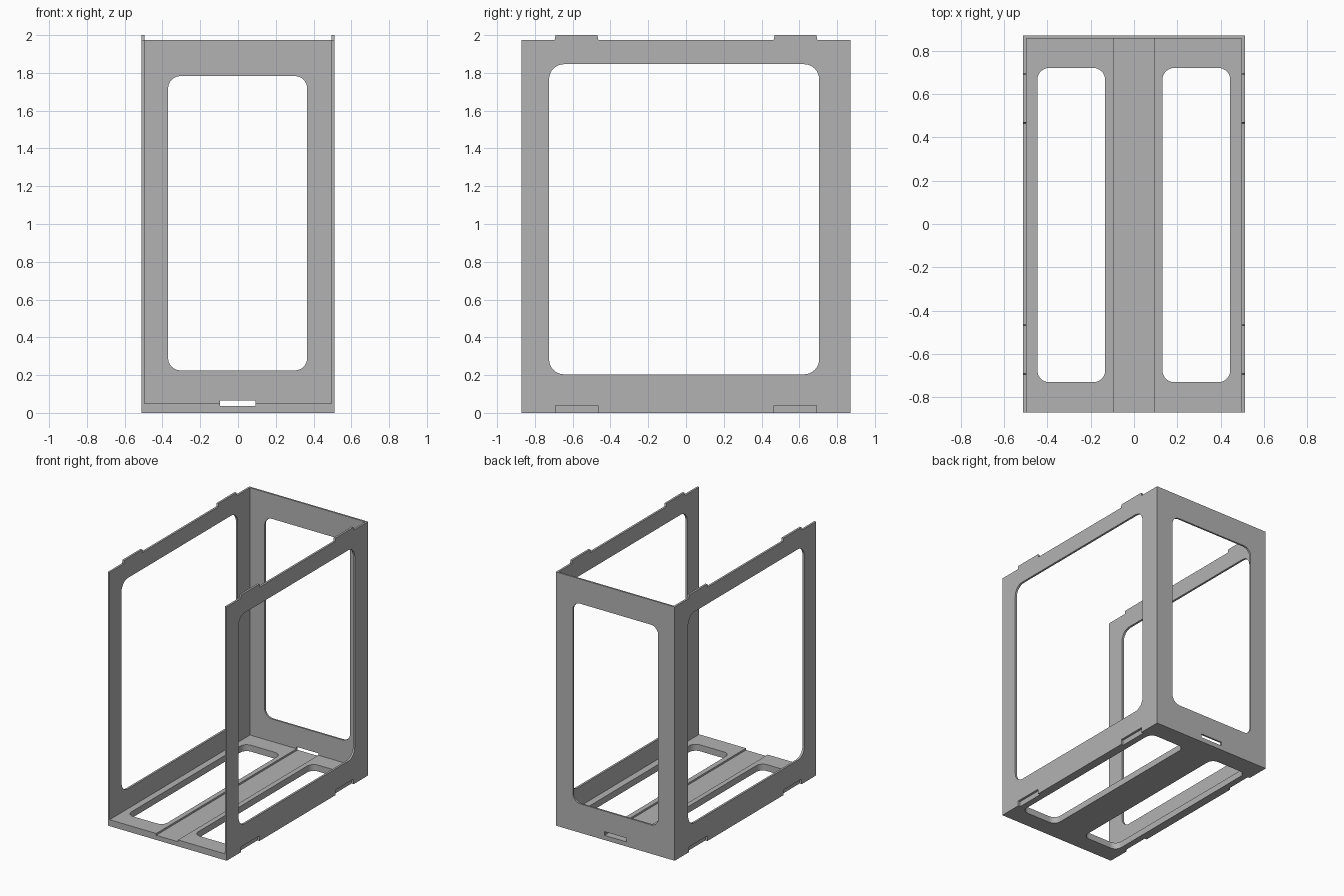
import bpy
import bmesh
from math import sin, cos, pi
from mathutils import Vector

cube = bpy.data.objects.get("Cube")
if cube:
    bpy.data.objects.remove(cube, do_unlink=True)

grey = bpy.data.materials.new("light grey")
grey.use_nodes = True
grey.diffuse_color = (0.45, 0.45, 0.45, 1)
grey.node_tree.nodes["Principled BSDF"].inputs["Base Color"].default_value = grey.diffuse_color


def prism(name, axis, u, v, depth, radius=0, steps=8):
    """Rectangle u by v, optionally with round corners, extruded along an axis."""
    place = {
        "x": lambda a, b, d: Vector((d, a, b)),
        "y": lambda a, b, d: Vector((a, d, b)),
        "z": lambda a, b, d: Vector((a, b, d)),
    }[axis]
    outline = []
    for i, (a, b) in enumerate([(u[1], v[1]), (u[0], v[1]), (u[0], v[0]), (u[1], v[0])]):
        if not radius:
            outline.append((a, b))
            continue
        ca = a - radius if a == u[1] else a + radius
        cb = b - radius if b == v[1] else b + radius
        for k in range(steps + 1):
            t = (i + k / steps) * pi / 2
            outline.append((ca + radius * cos(t), cb + radius * sin(t)))
    bm = bmesh.new()
    face = bm.faces.new([bm.verts.new(place(a, b, depth[0])) for a, b in outline])
    ext = bmesh.ops.extrude_face_region(bm, geom=[face])
    shift = place(0, 0, depth[1] - depth[0])
    bmesh.ops.translate(bm, vec=shift, verts=[g for g in ext["geom"] if isinstance(g, bmesh.types.BMVert)])
    bmesh.ops.recalc_face_normals(bm, faces=bm.faces)
    mesh = bpy.data.meshes.new(name)
    bm.to_mesh(mesh)
    bm.free()
    mesh.materials.append(grey)
    obj = bpy.data.objects.new(name, mesh)
    bpy.context.collection.objects.link(obj)
    return obj


W, D, H = 0.512, 0.87, 1.975      # half width, half depth, wall height
IN = 0.496                        # inner face of the side walls
SPANS = [(-0.692, -0.467), (0.467, 0.692)]

body = prism("open_frame", "z", (-W, W), (-D, D), (0, H))

cutters = [
    # interior, open at the front and top
    prism("interior_cutter", "z", (-IN, IN), (-1, 0.856), (0.05, 3)),
    # floor channel that continues as a slot in the back wall
    prism("channel_cutter", "y", (-0.095, 0.092), (0.036, 0.065), (-1, 1)),
    # windows in the side walls and back wall
    prism("side_window_cutter", "x", (-0.725, 0.705), (0.204, 1.846), (-1, 1), 0.08),
    prism("back_window_cutter", "y", (-0.37, 0.366), (0.225, 1.783), (0.5, 1), 0.065),
]
for x in [(-0.446, -0.133), (0.131, 0.444)]:
    cutters.append(prism("floor_window_cutter", "z", x, (-0.73, 0.72), (-0.1, 0.1), 0.055))

for side in (-1, 1):
    for span in SPANS:
        # notches at the foot of the side walls
        depth = sorted((side * (IN - 0.002), side * 0.6))
        cutters.append(prism("notch_cutter", "x", span, (-0.1, 0.04), depth))
        # matching tabs on the top edge
        tab = prism("top_tab", "x", (span[0] - 0.003, span[1] + 0.003), (H, 2.0),
                    sorted((side * IN, side * W)))
        for vert in tab.data.vertices:
            if vert.co.z > H + 0.01:
                mid = sum(span) / 2
                vert.co.y += 0.005 if vert.co.y < mid else -0.005

# cut the frame, then discard the cutters
for cutter in cutters:
    cutter.hide_render = True
    mod = body.modifiers.new(cutter.name, "BOOLEAN")
    mod.operation = "DIFFERENCE"
    mod.solver = "EXACT"
    mod.object = cutter
bpy.context.view_layer.update()
graph = bpy.context.evaluated_depsgraph_get()
cut_mesh = bpy.data.meshes.new_from_object(body.evaluated_get(graph))
body.modifiers.clear()
body.data = cut_mesh
for cutter in cutters:
    bpy.data.objects.remove(cutter, do_unlink=True)
